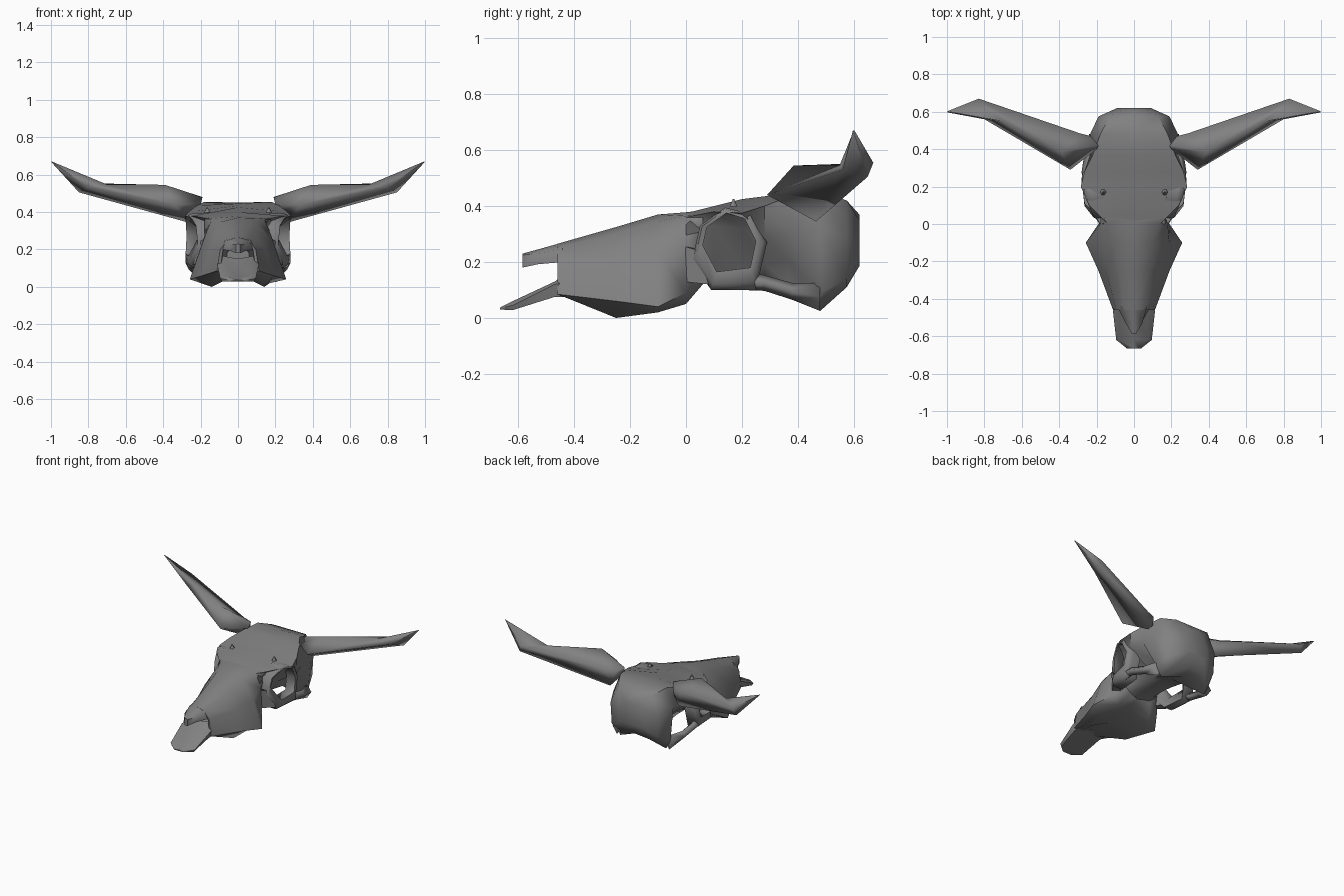
import bpy, bmesh, math
from mathutils import Vector

bone = bpy.data.materials.new("dark_bone")
bone.diffuse_color = (.22, .22, .22, 1)


def loft(name, rings, loop=False, both_sides=False, angle=60):
    """Skin a list of equal-length rings of points; optionally add a mirrored twin."""
    bm = bmesh.new()
    for s in ((1, -1) if both_sides else (1,)):
        vr = [[bm.verts.new((s * x, y, z)) for x, y, z in r] for r in rings]
        n = len(vr[0])
        pairs = list(zip(vr, vr[1:]))
        if loop:
            pairs.append((vr[-1], vr[0]))
        for a, b in pairs:
            for i in range(n):
                j = (i + 1) % n
                bm.faces.new((a[i], a[j], b[j], b[i]))
        if not loop:
            bm.faces.new(vr[0])
            bm.faces.new(vr[-1])
    bmesh.ops.recalc_face_normals(bm, faces=bm.faces)
    me = bpy.data.meshes.new(name)
    bm.to_mesh(me)
    bm.free()
    me.materials.append(bone)
    ob = bpy.data.objects.new(name, me)
    bpy.context.collection.objects.link(ob)
    bpy.ops.object.select_all(action='DESELECT')
    ob.select_set(True)
    bpy.context.view_layer.objects.active = ob
    bpy.ops.object.shade_smooth_by_angle(angle=math.radians(angle))
    return ob


def sym(y, *half):
    """Full cross-section at y from a half outline, top centre to bottom centre."""
    pts = [(x, y, z) for x, z in half]
    return pts + [(-x, y, z) for x, y, z in pts[-2:0:-1]]


def shrink(ring, y, k):
    """Copy of a ring, moved to y and scaled about its centre."""
    cz = sum(p[2] for p in ring) / len(ring)
    return [(p[0] * k, y, cz + (p[2] - cz) * k) for p in ring]


# Muzzle with hollow nasal opening
front = sym(-0.46, (0, .265), (.055, .25), (.095, .2), (.112, .085), (.05, .085), (0, .1))
loft("muzzle", [
    shrink(front, -0.25, .6),
    shrink(front, -0.455, .85),
    front,
    sym(-0.25, (0, .325), (.08, .30), (.15, .2), (.19, .06), (.14, 0), (0, .07)),
    sym(-0.10, (0, .37), (.1, .345), (.19, .235), (.258, .04), (.17, .02), (0, .09)),
    sym(0.0, (0, .378), (.14, .365), (.18, .27), (.19, .09), (.13, .05), (0, .11)),
    sym(0.06, (0, .385), (.18, .37), (.16, .3), (.13, .15), (.08, .12), (0, .14)),
])

# Cranium: wide brow plate above a narrow braincase, flaring at the rear
loft("cranium", [
    sym(0.0, (0, .375), (.14, .36), (.17, .3), (.13, .15), (.08, .11), (0, .12)),
    sym(0.10, (0, .40), (.24, .38), (.15, .33), (.11, .16), (.07, .13), (0, .13)),
    sym(0.20, (0, .425), (.285, .375), (.16, .32), (.10, .17), (.07, .13), (0, .13)),
    sym(0.28, (0, .435), (.265, .40), (.265, .29), (.11, .19), (.08, .13), (0, .13)),
    sym(0.37, (0, .445), (.22, .435), (.235, .30), (.12, .2), (.09, .12), (0, .12)),
    sym(0.48, (0, .45), (.18, .455), (.235, .32), (.215, .09), (.18, .025), (0, .09)),
    sym(0.575, (0, .42), (.13, .42), (.19, .29), (.18, .14), (.11, .11), (0, .12)),
    sym(0.62, (0, .37), (.05, .35), (.09, .27), (.09, .20), (.05, .185), (0, .185)),
])

# Nasal point over the nostrils
loft("nasal_point", [
    sym(-0.44, (0, .27), (.07, .25), (.09, .2), (0, .22)),
    sym(-0.53, (0, .245), (.045, .23), (.04, .192), (0, .2)),
    sym(-0.585, (0, .23), (.012, .225), (.012, .18), (0, .18)),
])

# Upper jaw plate at the front
loft("front_jaw_plate", [
    sym(-0.42, (0, .15), (.08, .165), (.105, .13), (.1, .075), (0, .09)),
    sym(-0.47, (0, .12), (.075, .13), (.112, .12), (.1, .075), (0, .085)),
    sym(-0.62, (0, .045), (.075, .06), (.095, .045), (.085, .028), (0, .028)),
    sym(-0.665, (0, .037), (.03, .037), (.038, .034), (.035, .03), (0, .03)),
])

# Eye socket rings: outer y,z  inner y,z  outer x
socket = [(.02, .20, .06, .26, .215), (.05, .33, .075, .325, .225),
          (.14, .395, .145, .375, .26), (.24, .37, .21, .355, .28),
          (.29, .27, .25, .275, .275), (.25, .10, .23, .18, .28),
          (.09, .10, .11, .165, .265)]
loft("eye_sockets", [[(x - .03, yo, zo), (x, (yo * 2 + yi) / 3, (zo * 2 + zi) / 3),
                      (x, yi, zi), (x - .07, yi, zi), (x - .09, yo, zo)]
                     for yo, zo, yi, zi, x in socket], loop=True, both_sides=True, angle=80)

# Cheek arches: y, centre x, centre z, half width, half height
arch = [(.20, .24, .135, .035, .035), (.28, .25, .125, .03, .028),
        (.38, .235, .095, .03, .03), (.48, .205, .075, .035, .05)]
loft("cheek_arches", [[(x + w, y, z), (x, y, z + h), (x - w, y, z), (x, y, z - h)]
                      for y, x, z, w, h in arch], both_sides=True, angle=100)

# Bony roots joining the eye sockets to the muzzle
loft("cheek_roots", [
    [(.17, -.02, .26), (.175, -.01, .13), (.12, 0, .13), (.12, 0, .26)],
    [(.21, .05, .24), (.24, .08, .12), (.17, .08, .12), (.15, .05, .24)],
], both_sides=True)

# Horns: thin root, thick base, elbow and upturned tip
tip = Vector((.998, .6, .67))
loft("horns", [
    [(.20, .40, .44), (.19, .42, .48), (.23, .47, .45), (.22, .45, .40)],
    [(.34, .29, .44), (.39, .385, .545), (.29, .485, .46), (.27, .465, .345)],
    [(.80, .56, .53), (.70, .55, .547), (.83, .67, .555), (.85, .65, .505)],
    [tip + Vector(d) * .003 for d in ((0, -1, 0), (-1, 0, 0), (0, 1, 0), (0, 0, -1))],
], both_sides=True, angle=110)

# Small brow bumps
loft("brow_bumps", [[(.165 + r * math.cos(i * math.tau / 6),
                      .17 + r * math.sin(i * math.tau / 6), z) for i in range(6)]
                    for r, z in ((.016, .398), (.003, .425))], both_sides=True)
